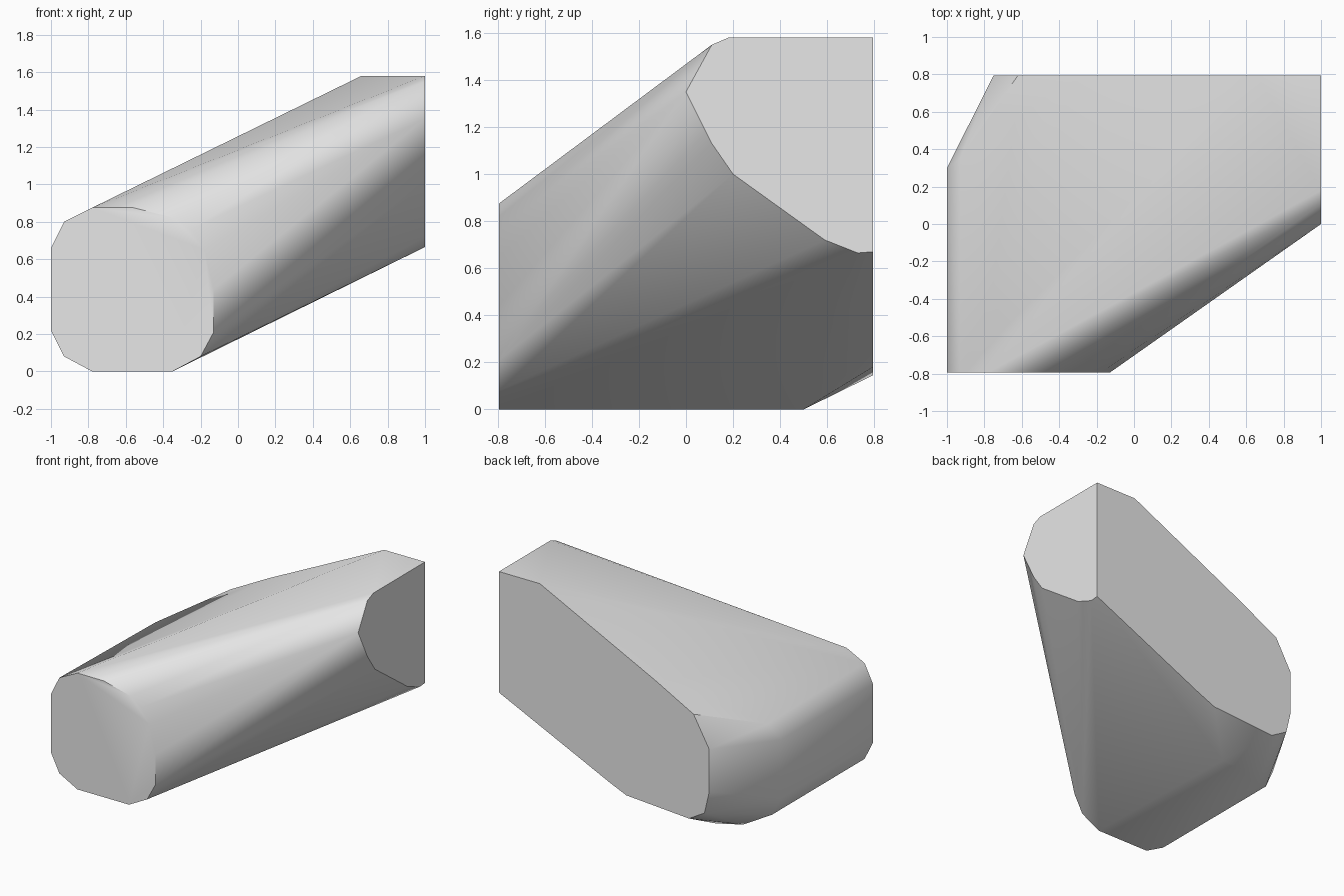
import bpy
import bmesh
import math

# Remove the default object only
default = bpy.data.objects.get("Cube")
if default:
    bpy.data.objects.remove(default, do_unlink=True)


def make_material(name, colour):
    material = bpy.data.materials.new(name)
    material.use_nodes = True
    material.diffuse_color = colour
    material.node_tree.nodes["Principled BSDF"].inputs["Base Color"].default_value = colour
    return material


def hull_object(name, points, material):
    """Wrap a tight convex skin around the outlines and merge its flat areas."""
    bm = bmesh.new()
    for point in points:
        bm.verts.new(point)
    result = bmesh.ops.convex_hull(bm, input=bm.verts[:])
    loose = set(result["geom_interior"]) | set(result["geom_unused"])
    bmesh.ops.delete(bm, geom=[g for g in loose if isinstance(g, bmesh.types.BMVert)],
                     context="VERTS")
    bmesh.ops.dissolve_limit(bm, angle_limit=math.radians(1),
                             verts=bm.verts[:], edges=bm.edges[:])
    bmesh.ops.recalc_face_normals(bm, faces=bm.faces[:])
    mesh = bpy.data.meshes.new(name)
    bm.to_mesh(mesh)
    bm.free()
    mesh.materials.append(material)
    obj = bpy.data.objects.new(name, mesh)
    bpy.context.collection.objects.link(obj)
    return obj


HALF_DEPTH = 0.795

# Rounded front cap, as x and z
front_cap = [(-1, .22), (-1, .66), (-.93, .8), (-.78, .875), (-.56, .875),
             (-.34, .82), (-.25, .76), (-.18, .65), (-.13, .44), (-.13, .21),
             (-.2, .08), (-.35, 0), (-.78, 0), (-.93, .08)]

# Flat side cap, as y and z
side_cap = [(HALF_DEPTH, 1.58), (.18, 1.58), (.11, 1.55), (0, 1.35), (.11, 1.13),
            (.2, 1), (.59, .72), (.73, .665), (HALF_DEPTH, .67)]

# Slanted back cap, as x and z
back_cap = [(.66, 1.58), (-.3, 1.11), (-.62, .94), (-.75, .71), (-.75, .39),
            (-.71, .22), (-.58, .145), (-.06, .18), (.08, .24)]

# Rounded corner where the long left side and the base meet the back
rear_corner = [(-1, .3, .66), (-1, .3, .22), (-.93, .35, .78), (-.93, .31, .08),
               (-.76, .41, 0), (-.6, .5, 0), (-.38, .5, 0)]

points = [(x, -HALF_DEPTH, z) for x, z in front_cap]
points += [(1, y, z) for y, z in side_cap]
points += [(x, HALF_DEPTH, z) for x, z in back_cap]
points += rear_corner

# Body with soft flanks and crisp cap edges
grey = make_material("light grey", (.8, .8, .8, 1))
body = hull_object("angled_block", points, grey)
bpy.ops.object.select_all(action="DESELECT")
body.select_set(True)
bpy.context.view_layer.objects.active = body
bpy.ops.object.shade_smooth_by_angle(angle=math.radians(35))
